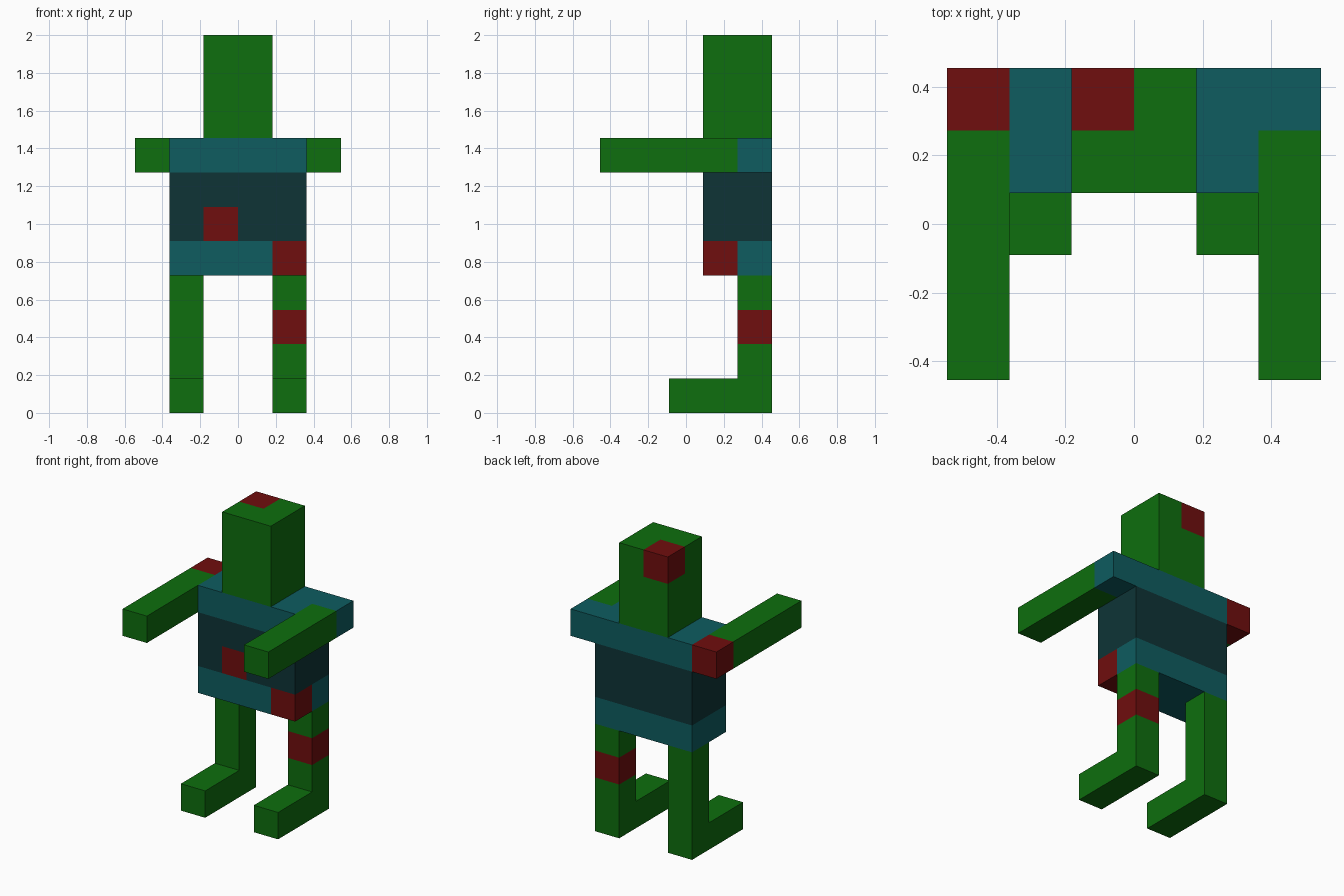
import bpy
import bmesh
from mathutils import Vector

cube = bpy.data.objects.get("Cube")
if cube:
    bpy.data.objects.remove(cube, do_unlink=True)

U = 2 / 11  # one block; the figure is eleven blocks tall


def make_material(name, color):
    mat = bpy.data.materials.new(name)
    mat.use_nodes = True
    mat.diffuse_color = color
    mat.node_tree.nodes["Principled BSDF"].inputs["Base Color"].default_value = color
    return mat


GREEN = make_material("skin green", (0.0044, 0.156, 0.0044, 1))
TEAL = make_material("cloth teal", (0.0044, 0.107, 0.117, 1))
DARK = make_material("shirt dark teal", (0.0044, 0.034, 0.037, 1))
RED = make_material("wound red", (0.162, 0.0044, 0.0044, 1))


def rect(y0, y1, z0, z1):
    return [(y0, z0), (y1, z0), (y1, z1), (y0, z1)]


def build(name, x0, x1, profile, base, patch=None, patch_mat=RED):
    """Extrude a (y, z) profile from x0 to x1, in blocks.
    patch = (low corner, high corner) of a region coloured with patch_mat."""
    bm = bmesh.new()
    face = bm.faces.new([bm.verts.new((x0, y, z)) for y, z in profile])
    new = bmesh.ops.extrude_face_region(bm, geom=[face])["geom"]
    bmesh.ops.translate(bm, vec=(x1 - x0, 0, 0),
                        verts=[v for v in new if isinstance(v, bmesh.types.BMVert)])
    if patch:
        # Cut the surface along the patch borders, then colour what lies inside
        for corner in patch:
            for axis in range(3):
                normal = Vector((0, 0, 0))
                normal[axis] = 1
                bmesh.ops.bisect_plane(bm, geom=bm.verts[:] + bm.edges[:] + bm.faces[:],
                                       dist=1e-5, plane_co=corner, plane_no=normal)
        low, high = patch
        for f in bm.faces:
            c = f.calc_center_median()
            f.material_index = int(all(low[i] - 0.01 < c[i] < high[i] + 0.01
                                       for i in range(3)))
    bmesh.ops.recalc_face_normals(bm, faces=bm.faces)
    bmesh.ops.scale(bm, vec=(U, U, U), verts=bm.verts)
    mesh = bpy.data.meshes.new(name)
    bm.to_mesh(mesh)
    bm.free()
    mesh.materials.append(base)
    if patch:
        mesh.materials.append(patch_mat)
    obj = bpy.data.objects.new(name, mesh)
    bpy.context.collection.objects.link(obj)
    return obj


# Head with a wound at the back right of the crown
build("head", -1, 1, rect(0.5, 2.5, 8, 11), GREEN, ((-1, 1.5, 10), (0, 2.5, 11)))

# Torso: shoulders, chest and hips
build("shoulders", -2, 2, rect(0.5, 2.5, 7, 8), TEAL)
build("chest", -2, 2, rect(0.5, 2.5, 5, 7), DARK, ((-1, 0.5, 5), (0, 1.5, 6)))
build("hips", -2, 2, rect(0.5, 2.5, 4, 5), TEAL, ((1, 0.5, 4), (2, 1.5, 5)))

# Arms stretched forward, each with a coloured shoulder end
arm = rect(-2.5, 2.5, 7, 8)
build("right_arm", -3, -2, arm, GREEN, ((-3, 1.5, 7), (-2, 2.5, 8)), RED)
build("left_arm", 2, 3, arm, GREEN, ((2, 1.5, 7), (3, 2.5, 8)), TEAL)

# Legs with long feet; the left one has a red band
leg = [(-0.5, 0), (2.5, 0), (2.5, 4), (1.5, 4), (1.5, 1), (-0.5, 1)]
build("right_leg", -2, -1, leg, GREEN)
build("left_leg", 1, 2, leg, GREEN, ((1, 1.5, 2), (2, 2.5, 3)))
